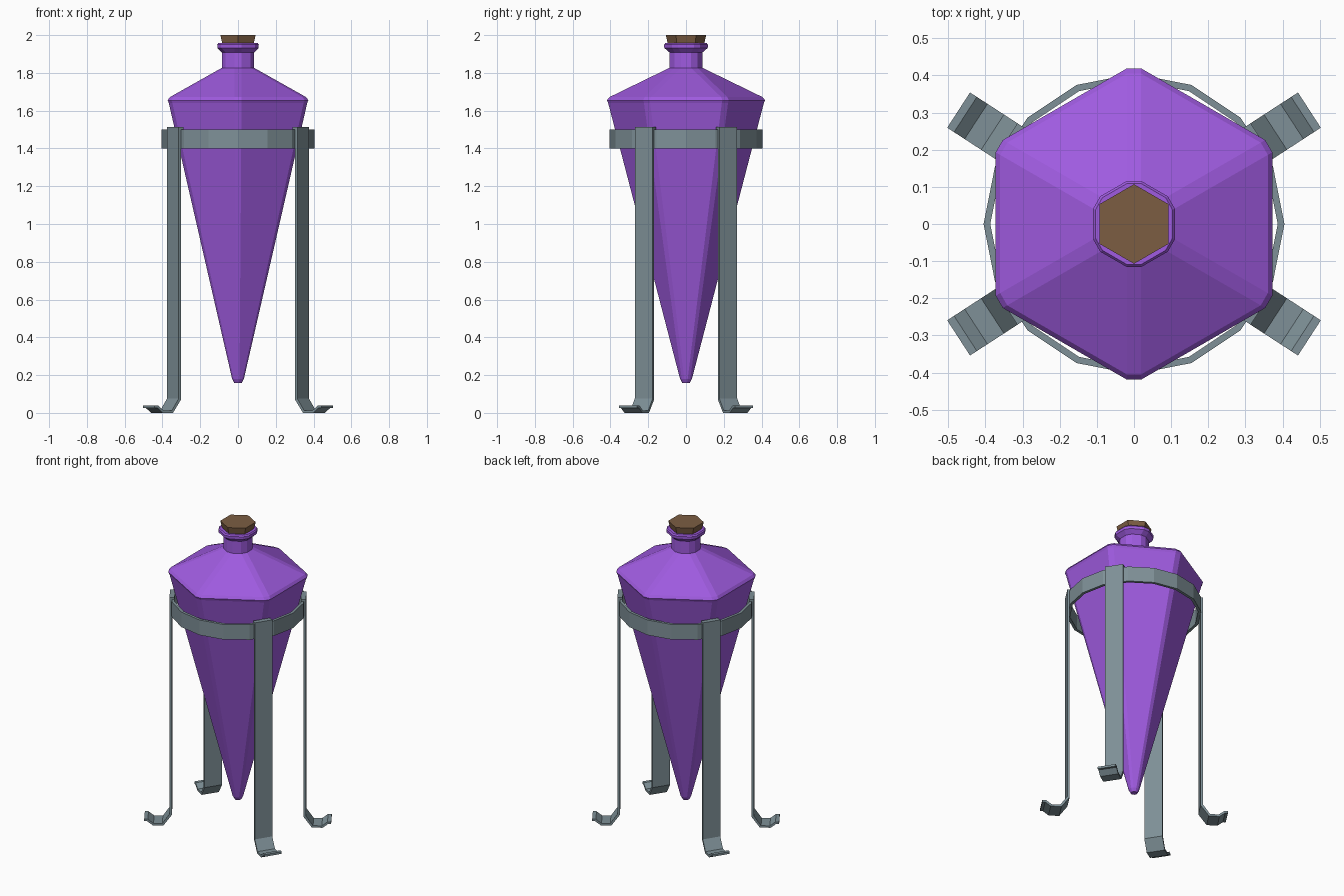
import bpy, bmesh
from math import sin, cos, pi, radians
from mathutils import Vector

if "Cube" in bpy.data.objects:
    bpy.data.objects.remove(bpy.data.objects["Cube"])


def material(name, rgb):
    m = bpy.data.materials.new(name)
    m.diffuse_color = (*rgb, 1)
    m.use_nodes = True
    m.node_tree.nodes["Principled BSDF"].inputs["Base Color"].default_value = m.diffuse_color
    return m


glass = material("purple_glass", (0.35, 0.105, 0.75))
wood = material("cork_brown", (0.20, 0.11, 0.055))
metal = material("grey_metal", (0.21, 0.28, 0.31))


def finish(name, bm, mat):
    bmesh.ops.recalc_face_normals(bm, faces=bm.faces)
    me = bpy.data.meshes.new(name)
    bm.to_mesh(me)
    bm.free()
    me.materials.append(mat)
    ob = bpy.data.objects.new(name, me)
    bpy.context.collection.objects.link(ob)
    return ob


def hexagon(r, chamfer):
    """Hexagon with points on the y axis and optionally cut corners."""
    pts = [Vector((r * cos(a), r * sin(a))) for a in [pi / 6 + i * pi / 3 for i in range(6)]]
    if not chamfer:
        return pts
    c = min(chamfer, r * 0.25)
    out = []
    for i, p in enumerate(pts):
        for q in (pts[i - 1], pts[(i + 1) % 6]):
            out.append(p + (q - p).normalized() * c)
    return out


def loft(name, sections, mat, closed=False):
    """Skin a stack of (outline, z) sections; cap the ends unless closed on itself."""
    bm = bmesh.new()
    rings = [[bm.verts.new((p[0], p[1], z)) for p in outline] for outline, z in sections]
    pairs = list(zip(rings, rings[1:]))
    if closed:
        pairs.append((rings[-1], rings[0]))
    else:
        bm.faces.new(rings[0])
        bm.faces.new(rings[-1])
    n = len(rings[0])
    for a, b in pairs:
        for i in range(n):
            j = (i + 1) % n
            bm.faces.new((a[i], a[j], b[j], b[i]))
    return finish(name, bm, mat)


# Bottle: chamfered hexagonal spike, shoulder, neck and lip
bottle = [(0.022, 0.158), (0.036, 0.18), (0.423, 1.64), (0.43, 1.655), (0.416, 1.672),
          (0.098, 1.827), (0.098, 1.908), (0.126, 1.932), (0.127, 1.95), (0.12, 1.958),
          (0.10, 1.958), (0.09, 1.93)]
loft("bottle", [(hexagon(r, 0.022), z) for r, z in bottle], glass)

# Cork
loft("cork", [(hexagon(0.088, 0), 1.92), (hexagon(0.107, 0), 2.0)], wood)


# Stand ring
def circle(r):
    return [(r * cos(i * pi / 8), r * sin(i * pi / 8)) for i in range(16)]


loft("stand_ring", [(circle(0.405), 1.40), (circle(0.405), 1.50),
                    (circle(0.387), 1.50), (circle(0.387), 1.40)], metal, closed=True)

# Legs: bent flat strips hooked over the ring, (radius, height) inner and outer sides
inner = [(0.38, 1.50), (0.397, 1.50), (0.397, 0.07), (0.447, 0.0), (0.512, 0.0), (0.546, 0.027), (0.563, 0.026)]
outer = [(0.38, 1.514), (0.411, 1.514), (0.411, 0.076), (0.454, 0.013), (0.507, 0.013), (0.541, 0.04), (0.563, 0.04)]


def leg(name, angle, width=0.113):
    d = Vector((cos(angle), sin(angle), 0))
    t = Vector((-sin(angle), cos(angle), 0)) * width / 2
    bm = bmesh.new()
    rings = []
    for (ri, zi), (ro, zo) in zip(inner, outer):
        a, b = d * ri + Vector((0, 0, zi)), d * ro + Vector((0, 0, zo))
        rings.append([bm.verts.new(v) for v in (a - t, a + t, b + t, b - t)])
    for p, q in zip(rings, rings[1:]):
        for i in range(4):
            j = (i + 1) % 4
            bm.faces.new((p[i], p[j], q[j], q[i]))
    bm.faces.new(rings[0])
    bm.faces.new(rings[-1])
    finish(name, bm, metal)


for name, deg in (("back_right_leg", 33), ("back_left_leg", 147),
                  ("front_left_leg", 213), ("front_right_leg", 327)):
    leg(name, radians(deg))
